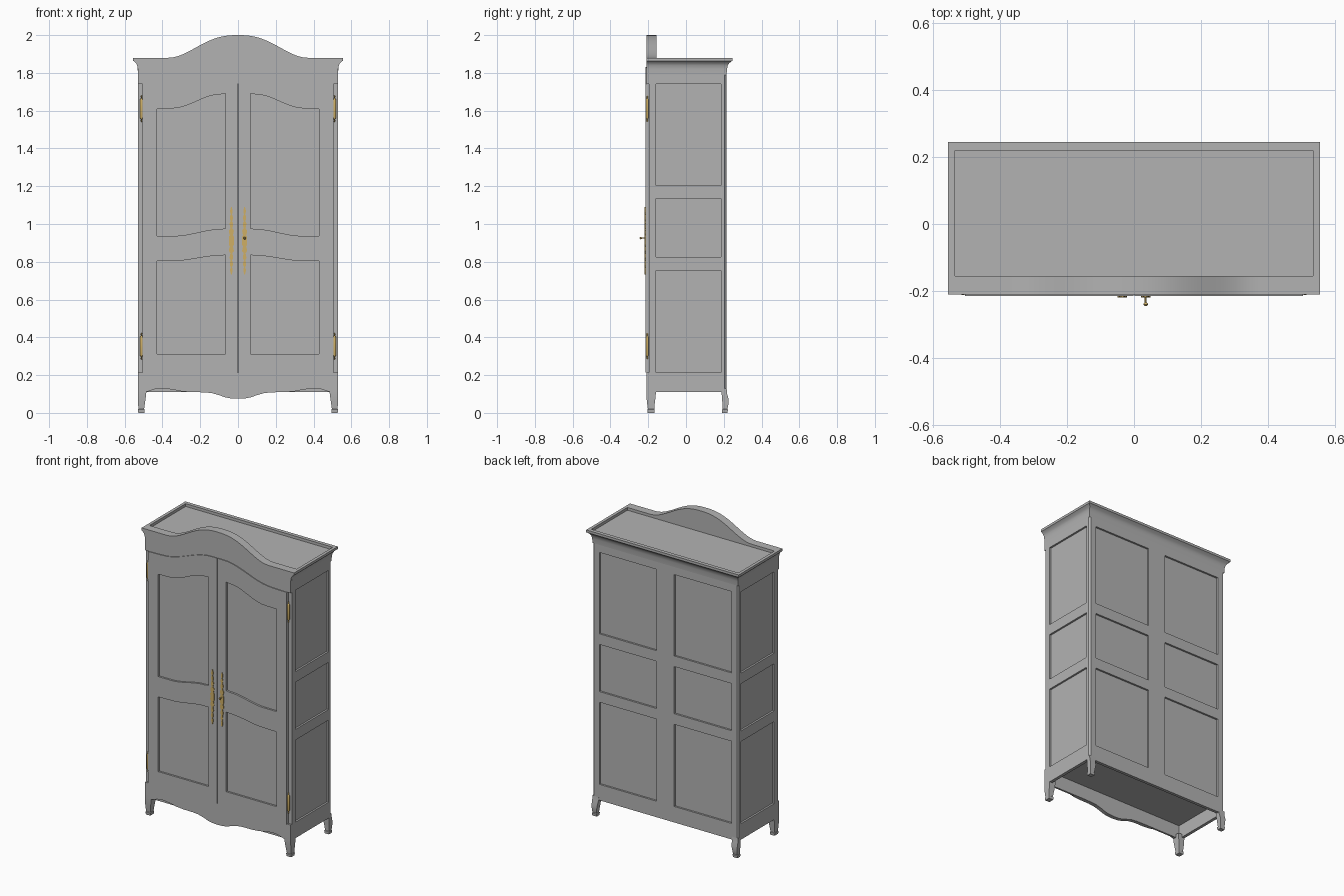
import bpy, bmesh, math

if "Cube" in bpy.data.objects:
    bpy.data.objects.remove(bpy.data.objects["Cube"])

def material(name, rgb):
    m = bpy.data.materials.new(name)
    m.diffuse_color = (*rgb, 1)
    m.use_nodes = True
    m.node_tree.nodes["Principled BSDF"].inputs["Base Color"].default_value = m.diffuse_color
    return m

GREY = material("painted_grey", (0.45, 0.45, 0.45))
GOLD = material("aged_gold", (0.62, 0.43, 0.13))

def add_loft(bm, rings):
    """Skin closed rings of equal length and cap both ends."""
    rows = [[bm.verts.new(p) for p in r] for r in rings]
    n = len(rows[0])
    for a, b in zip(rows, rows[1:]):
        for i in range(n):
            bm.faces.new((a[i], a[(i + 1) % n], b[(i + 1) % n], b[i]))
    bm.faces.new(rows[0])
    bm.faces.new(rows[-1])

def lofts(name, parts, mat, smooth=True):
    bm = bmesh.new()
    for rings in parts:
        add_loft(bm, rings)
    bmesh.ops.recalc_face_normals(bm, faces=bm.faces)
    me = bpy.data.meshes.new(name)
    bm.to_mesh(me)
    bm.free()
    me.materials.append(mat)
    ob = bpy.data.objects.new(name, me)
    bpy.context.collection.objects.link(ob)
    bpy.ops.object.select_all(action='DESELECT')
    ob.select_set(True)
    bpy.context.view_layer.objects.active = ob
    if smooth:
        bpy.ops.object.shade_smooth_by_angle(angle=math.radians(35))
    return ob

def slab(pts, y0, y1):
    """Front outline (x, z) pushed through a depth."""
    return [[(x, y, z) for x, z in pts] for y in (y0, y1)]

def rect(x0, x1, y0, y1, z):
    return [(x0, y0, z), (x1, y0, z), (x1, y1, z), (x0, y1, z)]

def box(x0, x1, y0, y1, z0, z1):
    return [rect(x0, x1, y0, y1, z0), rect(x0, x1, y0, y1, z1)]

def lathe(cx, cy, profile, n=10):
    return [[(cx + r * math.cos(2 * math.pi * i / n), cy + r * math.sin(2 * math.pi * i / n), z)
             for i in range(n)] for r, z in profile]

def cut(ob, parts):
    c = lofts("cutter", parts, GREY, False)
    c.hide_render = True
    m = ob.modifiers.new("cut", 'BOOLEAN')
    m.operation, m.solver, m.object = 'DIFFERENCE', 'EXACT', c
    bpy.ops.object.select_all(action='DESELECT')
    ob.select_set(True)
    bpy.context.view_layer.objects.active = ob
    bpy.ops.object.modifier_apply(modifier=m.name)
    bpy.data.objects.remove(c)

def s_curve(x0, z0, x1, z1, n=10):
    """Smooth S from one level to another."""
    return [(x0 + (x1 - x0) * i / n, z0 + (z1 - z0) * (1 - math.cos(math.pi * i / n)) / 2)
            for i in range(n + 1)]

# carcass with chamfered back corners, sunken side and back panels, hollow underside
foot = [(-.53, -.197), (.53, -.197), (.53, .205), (.52, .215), (-.52, .215), (-.53, .205)]
body = lofts("carcass", [[[(x, y, z) for x, y in foot] for z in (.11, 1.84)]], GREY, False)
D = .012
cutters = [box(-.51, .51, -.185, .195, .05, .2)]
for z0, z1 in ((.215, .755), (.825, 1.135), (1.205, 1.74)):
    cutters += [box(.53 - D, .6, -.16, .185, z0, z1), box(-.6, -.53 + D, -.16, .185, z0, z1),
                box(.065, .48, .215 - D, .3, z0, z1), box(-.48, -.065, .215 - D, .3, z0, z1)]
cut(body, cutters)

# cornice with cove moulding and sunken top
profile = [(.53, .215, 1.79), (.531, .217, 1.82), (.534, .221, 1.84), (.541, .230, 1.853),
           (.551, .241, 1.861), (.555, .245, 1.864), (.555, .245, 1.88)]
rings = [rect(-x, x, -.2, y, z) for x, y, z in profile]
rings += [rect(-.535, .535, -.16, .22, z) for z in (1.88, 1.862)]
lofts("cornice", [rings], GREY)

# arched pediment board
side = [(.53, 1.74), (.53, 1.82), (.534, 1.84), (.541, 1.853), (.551, 1.861), (.555, 1.864), (.555, 1.88)]
W = .37
arch = []
for i in range(33):
    x = W * (1 - i / 16)
    arch.append((x, 1.88 + .06 * (1 + math.cos(math.pi * (abs(x) / W) ** 1.25))))
lofts("pediment", [slab(side + arch + [(-x, z) for x, z in reversed(side)], -.21, -.155)], GREY)

# scalloped apron
half = [(.53, .11), (.49, .11), (.47, .116), (.44, .126), (.40, .13), (.35, .124), (.30, .114), (.25, .11),
        (.18, .109), (.14, .105), (.10, .094), (.07, .083), (.04, .077)]
lofts("apron", [slab([(.53, .215)] + half + [(0, .075)] + [(-x, z) for x, z in reversed(half)]
                     + [(-.53, .215)], -.21, -.185)], GREY)

# doors with curved sunken panels
for s, label in ((-1, "left"), (1, "right")):
    flip = lambda pts: [(s * x, z) for x, z in pts]
    top = [(.505, 1.74), (.42, 1.742)] + s_curve(.40, 1.743, .04, 1.83)
    door = lofts(label + "_door", [slab(flip([(.002, .215), (.505, .215)] + top + [(.002, 1.83)]),
                                        -.215, -.19)], GREY)
    upper = ([(.065, .977)] + s_curve(.09, .973, .34, .937) + [(.43, .937), (.43, 1.61)]
             + s_curve(.35, 1.612, .09, 1.687) + [(.065, 1.69)])
    lower = [(.065, .312), (.43, .312), (.43, .803)] + s_curve(.34, .805, .09, .833) + [(.065, .836)]
    cut(door, [slab(flip(upper), -.3, -.215 + D), slab(flip(lower), -.3, -.215 + D)])

# short shaped legs
front = [(.484, .53, -.21, -.158, .13), (.486, .53, -.21, -.160, .10), (.490, .53, -.208, -.163, .07),
         (.495, .528, -.204, -.167, .035), (.497, .527, -.202, -.168, .02), (.494, .53, -.205, -.166, .018),
         (.496, .528, -.203, -.167, 0)]
back = [(.484, .53, .188, .215, .13), (.486, .53, .189, .218, .10), (.490, .53, .191, .226, .07),
        (.495, .528, .194, .223, .035), (.497, .527, .194, .219, .02), (.494, .53, .190, .222, .018),
        (.496, .528, .191, .220, 0)]
for label, shape in (("front", front), ("back", back)):
    lofts(label + "_legs", [[rect(s * a, s * b, c, d, z) for a, b, c, d, z in shape] for s in (-1, 1)], GREY)

# ornamental lock plates: half width by distance from the middle
orn = [(.013, 0), (.014, .02), (.008, .03), (.012, .042), (.013, .055), (.005, .066), (.008, .08),
       (.010, .092), (.004, .104), (.008, .116), (.008, .128), (.003, .14), (.007, .152), (.006, .164),
       (.002, .178)]
up = [(w, z) for w, z in orn]
right = [(w, -z) for w, z in reversed(orn[1:])] + up
outline = right + [(-w, z) for w, z in reversed(right)]
for s, label in ((-1, "left"), (1, "right")):
    lofts(label + "_lock_plate", [slab([(s * .035 + w, .911 + z) for w, z in outline], -.219, -.213)],
          GOLD, False)

# key in the right-hand lock
key = [(.003, -.215), (.003, -.234), (.006, -.237), (.007, -.241), (.003, -.245)]
lofts("key", [[[(.035 + r * math.cos(i * math.pi / 5), y, .925 + r * math.sin(i * math.pi / 5))
                for i in range(10)] for r, y in key]], GOLD)

# hinges with turned finials
turn = [(.001, -.07), (.004, -.064), (.003, -.056), (.007, -.05), (.008, -.047), (.008, .047),
        (.007, .05), (.003, .056), (.004, .064), (.001, .07)]
for label, zc in (("lower", .353), ("upper", 1.61)):
    lofts(label + "_hinges", [lathe(s * .511, -.205, [(r, zc + z) for r, z in turn]) for s in (-1, 1)], GOLD)
